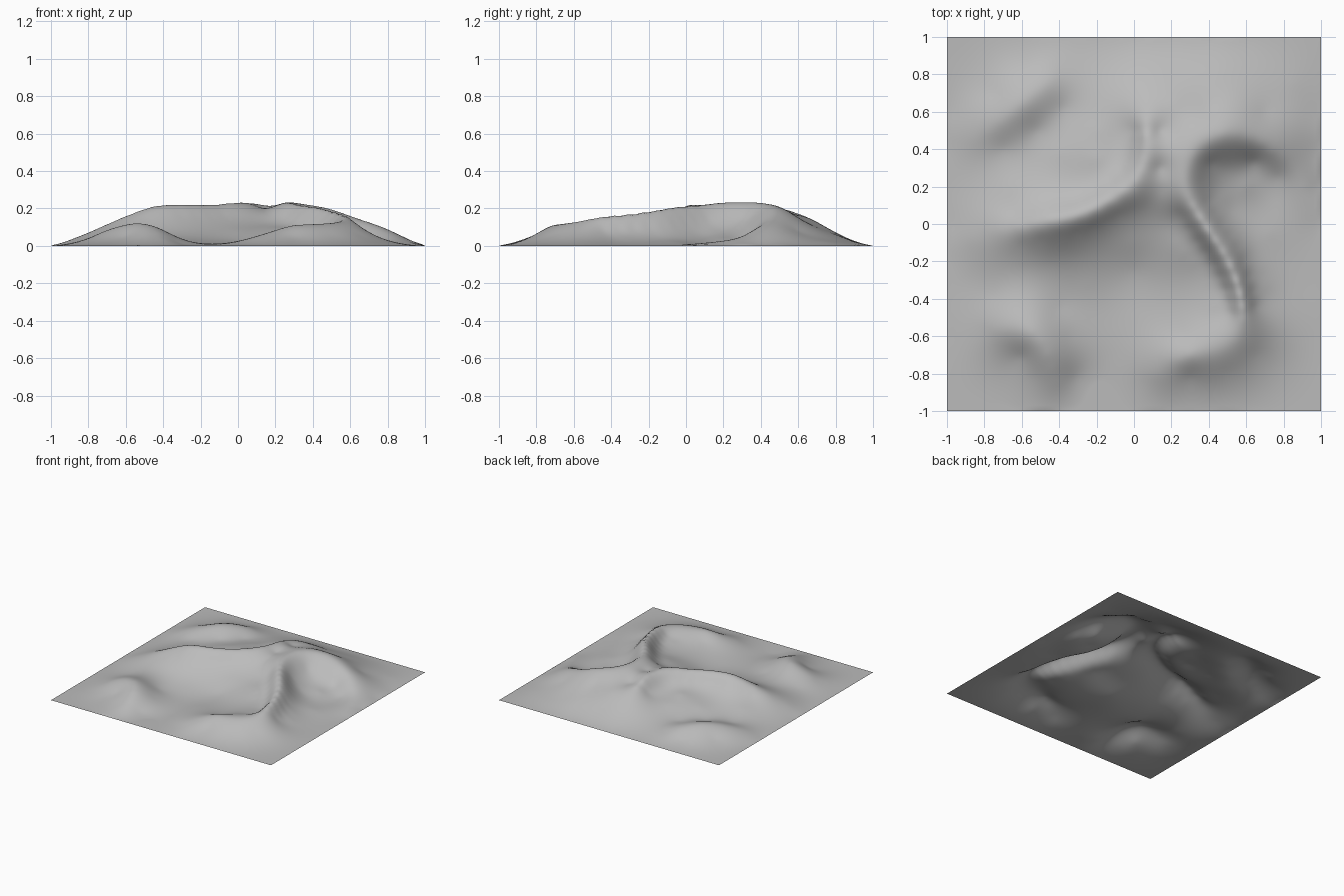
import bpy
import bmesh
import math
from mathutils import Vector

if "Cube" in bpy.data.objects:
    bpy.data.objects.remove(bpy.data.objects["Cube"], do_unlink=True)

GRID_STEPS = 130
UNIT = 0.01  # landform points are given in hundredths

# Crest lines: (x, y, height)
west_crest = [(-93, -10, 2), (-80, -6, 7), (-62, -1, 15), (-45, 2, 21), (-30, 5, 22), (-15, 12, 22),
              (0, 23, 23), (5, 34, 22.5), (6, 47, 21), (6, 62, 16), (6, 80, 7)]
east_crest = [(94, 6, 1), (91, 20, 2.5), (84, 30, 5), (74, 39, 10), (62, 46, 15), (48, 48, 20),
              (36, 41, 22), (29, 30, 23), (28, 20, 23), (32, 9, 22), (40, -4, 21), (48, -16, 19),
              (55, -31, 17), (58, -45, 15.5), (57, -57, 13), (48, -67, 11.5), (30, -70, 11),
              (18, -76, 7), (5, -85, 2)]
north_west_crest = [(-85, 45, 4), (-72, 54, 8), (-60, 64, 10), (-48, 74, 8), (-38, 82, 4)]
front_hump = [(-80, -57, 4), (-68, -56, 9), (-55, -58, 12), (-46, -70, 10), (-41, -85, 4)]

# Shoulder lines beside the crests
west_lip = [(-64, 6, 11), (-48, 9, 16), (-33, 12, 16.5), (-20, 18, 16.5), (-6, 29, 17),
            (-1, 38, 17), (0, 50, 15)]
west_foot = [(-60, -11, 12), (-40, -6, 17), (-22, -2, 16), (-8, 5, 16.5), (6, 9, 16)]
west_toe = [(-58, -24, 7), (-32, -18, 8), (-10, -12, 8), (8, -8, 9)]
east_lip = [(23, 8, 17), (26, 3, 15), (34, -9, 13), (42, -21, 11), (49, -35, 10), (52, -48, 11)]
east_foot = [(18, -6, 10), (27, -15, 9), (36, -26, 7), (42, -38, 7), (44, -50, 8.5)]
east_flank = [(36, 22, 17), (40, 12, 14), (47, 0, 13), (55, -12, 11.5), (61, -28, 10), (65, -44, 9)]
east_toe = [(44, 20, 10), (52, 8, 6), (60, -6, 5.5), (67, -24, 5), (73, -42, 4)]

# Hollows between the crests
north_west_hollow = [(-40, 38, 8), (-52, 50, 5), (-20, 50, 10), (-20, 35, 12.5), (-38, 62, 5),
                     (-70, 40, 4), (-65, 20, 7), (-75, 70, 4), (-55, 85, 3)]
saddle = [(14, 30, 20), (15, 18, 19), (14, 50, 18), (21, 65, 15), (20, 80, 7),
          (40, 62, 14), (45, 80, 6), (70, 60, 8), (85, 75, 2)]
bowl_floor = [(41, 32, 14.5), (50, 30, 9), (60, 20, 4), (64, 33, 5.5), (76, 15, 1), (72, -5, 2),
              (77, 25, 2.5), (79, -45, 2.5)]
south_basin = [(26, -60, 7), (0, -25, 3), (-25, -32, 3), (0, -50, 2), (-10, -70, 1),
               (-40, -45, 4), (22, -40, 4)]
front_flank = [(50, -80, 5.5), (30, -82, 5), (65, -70, 6), (76, -76, 2), (-61, -71, 5),
               (-53, -82, 4), (-34, -60, 5), (-31, -82, 1.5), (-60, -45, 8.5), (-75, -75, 2),
               (-75, -38, 4), (-88, -30, 1.5)]


def curve(line, pieces=2):
    """Catmull-Rom curve through the points of a line."""
    pts = [Vector(p) for p in line]
    pts = [2 * pts[0] - pts[1]] + pts + [2 * pts[-1] - pts[-2]]
    result = [pts[-2]]
    for a, b, c, d in zip(pts, pts[1:], pts[2:], pts[3:]):
        for i in range(pieces):
            t = i / pieces
            result.append(b + 0.5 * t * (c - a + t * (2 * a - 5 * b + 4 * c - d
                                                      + t * (3 * b - a - 3 * c + d))))
    return result


def border(radius, count):
    """Level points around a square, so that the land runs out flat."""
    points = []
    for i in range(count):
        t = radius * (2 * i / count - 1)
        points += [(t, -radius, 0), (radius, t, 0), (-t, radius, 0), (-radius, -t, 0)]
    return points


def kernel(dx, dy):
    """Thin plate spline kernel."""
    square = dx * dx + dy * dy
    return square * math.log(square) if square > 0 else 0.0


def solve(matrix, values):
    """Gaussian elimination with row pivoting."""
    rows = [row + [value] for row, value in zip(matrix, values)]
    size = len(rows)
    for col in range(size):
        pivot = max(range(col, size), key=lambda r: abs(rows[r][col]))
        rows[col], rows[pivot] = rows[pivot], rows[col]
        lead = rows[col]
        for r in range(col + 1, size):
            factor = rows[r][col] / lead[col]
            if factor:
                rows[r] = [a - factor * b for a, b in zip(rows[r], lead)]
    result = [0.0] * size
    for r in reversed(range(size)):
        known = sum(rows[r][c] * result[c] for c in range(r + 1, size))
        result[r] = (rows[r][size] - known) / rows[r][r]
    return result


# Fit one smooth sheet through all landform points
landforms = north_west_hollow + saddle + bowl_floor + south_basin + front_flank
for line in (west_crest, east_crest, north_west_crest, front_hump, west_lip, west_foot, west_toe,
             east_lip, east_foot, east_flank, east_toe):
    landforms += curve(line)
controls = [(x * UNIT, y * UNIT, z * UNIT) for x, y, z in landforms]
controls += border(1.0, 10) + border(1.12, 8)
smoothing = 0.0004
matrix = []
for i, (x, y, z) in enumerate(controls):
    row = [kernel(x - u, y - v) for u, v, w in controls]
    row[i] += smoothing
    matrix.append(row + [1.0, x, y])
matrix.append([1.0 for c in controls] + [0.0] * 3)
matrix.append([c[0] for c in controls] + [0.0] * 3)
matrix.append([c[1] for c in controls] + [0.0] * 3)
weights = solve(matrix, [c[2] for c in controls] + [0.0] * 3)
base, tilt_x, tilt_y = weights[-3:]


def height(x, y):
    if max(abs(x), abs(y)) > 0.999:
        return 0.0
    total = base + tilt_x * x + tilt_y * y
    for (u, v, w), weight in zip(controls, weights):
        total += weight * kernel(x - u, y - v)
    return max(total, 0.0)


# Terrain sheet
mesh = bpy.data.meshes.new("terrain")
bm = bmesh.new()
bmesh.ops.create_grid(bm, x_segments=GRID_STEPS, y_segments=GRID_STEPS, size=1.0)
for vert in bm.verts:
    vert.co.z = height(vert.co.x, vert.co.y)
for face in bm.faces:
    face.smooth = True
bm.to_mesh(mesh)
bm.free()
terrain = bpy.data.objects.new("terrain", mesh)
bpy.context.collection.objects.link(terrain)

# Plain grey material
grey = bpy.data.materials.new("mid grey")
grey.use_nodes = True
colour = (0.5, 0.5, 0.5, 1.0)
grey.diffuse_color = colour
grey.node_tree.nodes["Principled BSDF"].inputs["Base Color"].default_value = colour
mesh.materials.append(grey)
